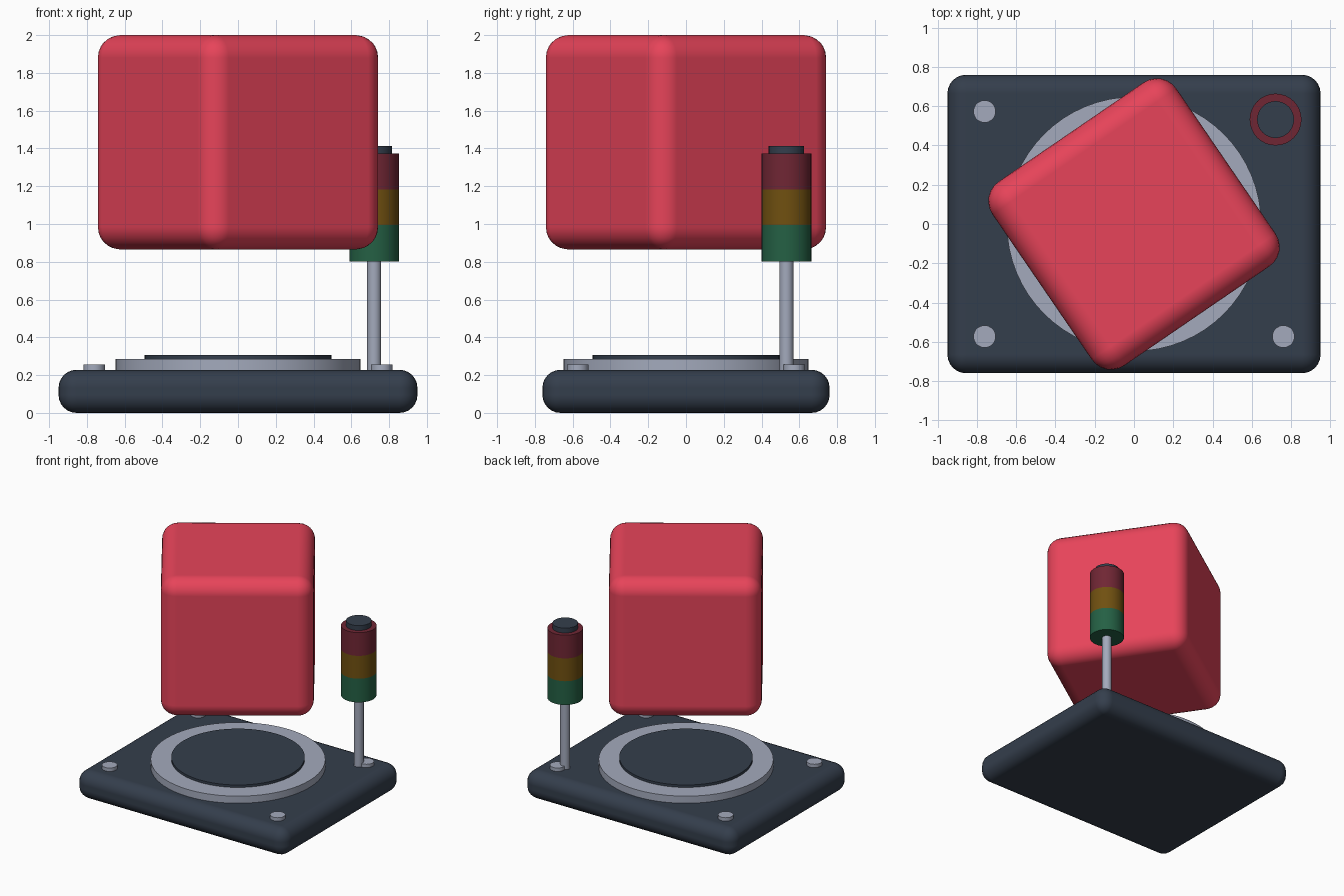
import bpy
import bmesh
from math import radians
from mathutils import Matrix, Vector

default = bpy.data.objects.get("Cube")
if default:
    bpy.data.objects.remove(default, do_unlink=True)


def material(name, rgb):
    """Flat material from 0-255 display values, converted to linear."""
    lin = [((c / 255 + 0.055) / 1.055) ** 2.4 for c in rgb]
    mat = bpy.data.materials.new(name)
    mat.use_nodes = True
    mat.diffuse_color = (*lin, 1)
    mat.node_tree.nodes["Principled BSDF"].inputs["Base Color"].default_value = (*lin, 1)
    return mat


slate = material("dark slate", (52, 62, 76))
metal = material("grey metal", (163, 170, 188))
red = material("bright red", (232, 68, 90))
lamp_red = material("dim red", (112, 38, 52))
lamp_amber = material("dim amber", (112, 80, 16))
lamp_green = material("dim green", (36, 96, 68))


def add_object(name, bm, mat, location):
    mesh = bpy.data.meshes.new(name)
    bm.to_mesh(mesh)
    bm.free()
    mesh.materials.append(mat)
    obj = bpy.data.objects.new(name, mesh)
    obj.location = location
    bpy.context.collection.objects.link(obj)
    return obj


def rounded_box(name, size, bottom, radius, mat, turn=0):
    bm = bmesh.new()
    bmesh.ops.create_cube(bm, size=1)
    bmesh.ops.scale(bm, vec=Vector(size), verts=bm.verts)
    for face in bm.faces:
        face.smooth = True
    obj = add_object(name, bm, mat, (0, 0, bottom + size[2] / 2))
    obj.rotation_euler.z = turn
    bevel = obj.modifiers.new("rounded edges", "BEVEL")
    bevel.width = radius
    bevel.segments = 6
    bevel.harden_normals = True
    return obj


def cylinder(name, x, y, bottom, top, radius, mat, sides=48):
    bm = bmesh.new()
    bmesh.ops.create_cone(bm, cap_ends=True, segments=sides, radius1=radius,
                          radius2=radius, depth=top - bottom)
    # Round walls shade smoothly, flat caps keep a sharp rim
    for face in bm.faces:
        face.smooth = abs(face.normal.z) < 0.5
    for edge in bm.edges:
        edge.smooth = edge.calc_face_angle(0) < radians(35)
    return add_object(name, bm, mat, (x, y, (bottom + top) / 2))


# Base plate with turntable
deck = 0.228
rounded_box("base_plate", (1.9, 1.52, deck), 0, 0.095, slate)
cylinder("turntable_ring", 0, 0, deck - 0.02, 0.286, 0.648, metal, 64)
cylinder("turntable_pad", 0, 0, 0.27, 0.306, 0.495, slate, 64)

# Corner bolts
for x_side, x_name in ((-1, "right"), (1, "left")):
    for y_side, y_name in ((-1, "front"), (1, "back")):
        cylinder(f"bolt_{y_name}_{x_name}", x_side * 0.761, y_side * 0.573,
                 deck - 0.02, 0.256, 0.057, metal, 20)

# Floating block, turned on its upright axis
rounded_box("floating_block", (1.135, 1.135, 1.135), 0.865, 0.12, red, 0.6)

# Signal tower: pole, three lamps, cap
px, py = 0.721, 0.532
cylinder("signal_pole", px, py, deck - 0.02, 0.81, 0.037, metal, 20)
levels = (0.802, 0.996, 1.183, 1.373)
lamps = (("green_lamp", lamp_green), ("amber_lamp", lamp_amber), ("red_lamp", lamp_red))
for (name, mat), low, high in zip(lamps, levels, levels[1:]):
    cylinder(name, px, py, low, high, 0.132, mat, 32)
cylinder("signal_cap", px, py, levels[-1] - 0.01, 1.413, 0.094, slate, 32)
